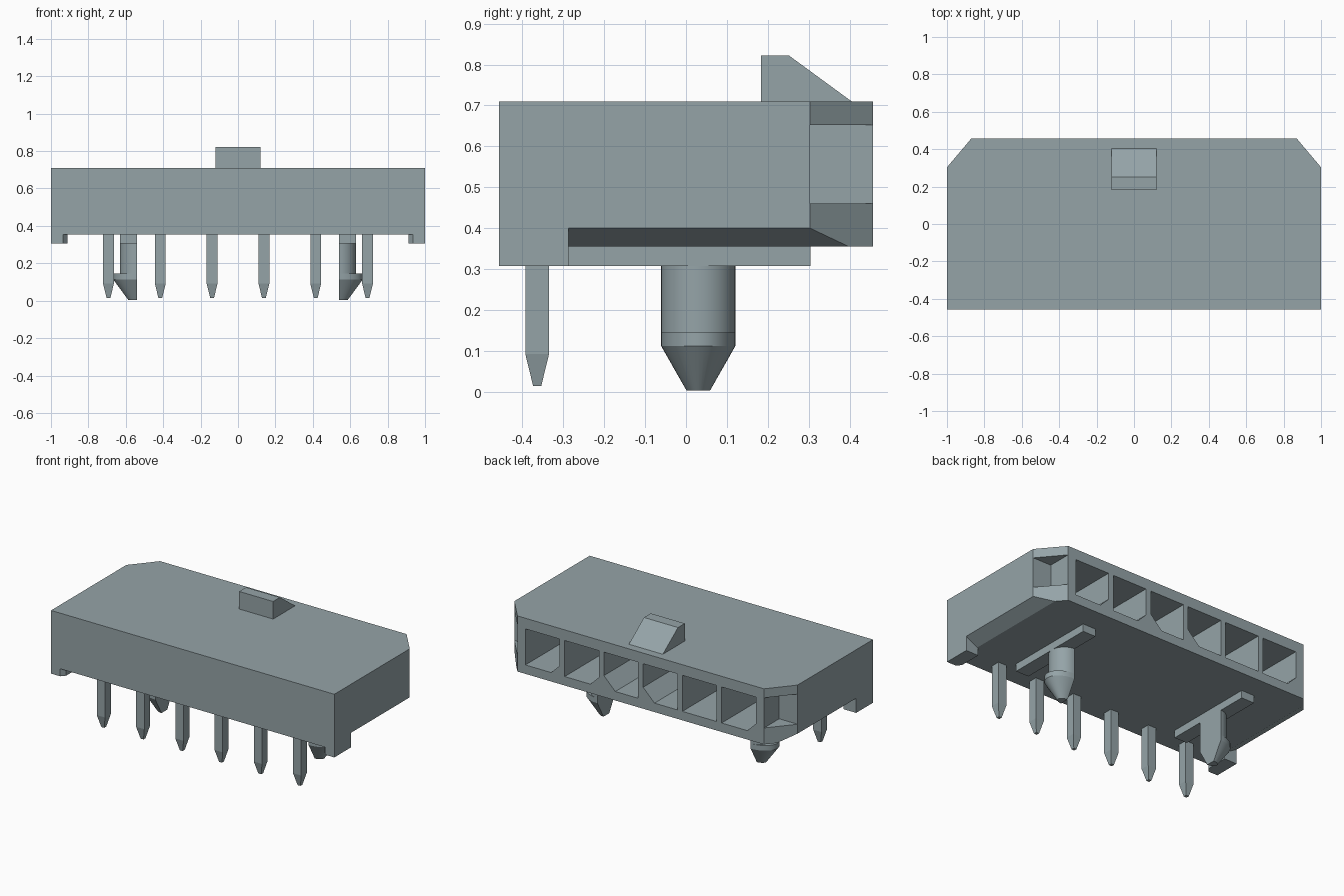
import bpy, bmesh, math

cube = bpy.data.objects.get("Cube")
if cube:
    bpy.data.objects.remove(cube, do_unlink=True)

grey = bpy.data.materials.new("blue grey plastic")
grey.use_nodes = True
colour = (0.30, 0.37, 0.39, 1)
grey.diffuse_color = colour
grey.node_tree.nodes["Principled BSDF"].inputs["Base Color"].default_value = colour


def loft(name, rings):
    """Solid skinned through rings of 3D points, capped at both ends."""
    bm = bmesh.new()
    loops = [[bm.verts.new(p) for p in ring] for ring in rings]
    n = len(loops[0])
    for a, b in zip(loops, loops[1:]):
        for i in range(n):
            j = (i + 1) % n
            bm.faces.new((a[i], a[j], b[j], b[i]))
    bm.faces.new(loops[0])
    bm.faces.new(loops[-1])
    bmesh.ops.recalc_face_normals(bm, faces=bm.faces)
    mesh = bpy.data.meshes.new(name)
    bm.to_mesh(mesh)
    bm.free()
    mesh.materials.append(grey)
    obj = bpy.data.objects.new(name, mesh)
    bpy.context.collection.objects.link(obj)
    return obj


def prism(name, profile, axis, lo, hi):
    """Extrude a 2D profile along one axis; the profile uses the other two in order."""
    def place(p, t):
        v = list(p)
        v.insert("xyz".index(axis), t)
        return v
    return loft(name, [[place(p, t) for p in profile] for t in (lo, hi)])


def rect(a0, a1, b0, b1):
    return [(a0, b0), (a1, b0), (a1, b1), (a0, b1)]


def cut(target, cutter):
    cutter.hide_render = True
    mod = target.modifiers.new("cut", "BOOLEAN")
    mod.operation = "DIFFERENCE"
    mod.solver = "EXACT"
    mod.object = cutter
    bpy.context.view_layer.objects.active = target
    bpy.ops.object.modifier_apply(modifier=mod.name)
    bpy.data.objects.remove(cutter, do_unlink=True)


# Housing with two clipped rear corners
housing = prism("housing", [(-1, -0.457), (1, -0.457), (1, 0.303), (0.87, 0.457),
                            (-0.87, 0.457), (-1, 0.303)], "z", 0.355, 0.71)

for s in (1, -1):
    # Sloped lower side edge
    cut(housing, prism("edge_cutter", [(s * 0.76, 0.265), (s * 1.08, 0.445), (s * 1.08, 0.265)],
                       "y", -0.287, 0.6))
    # Corner notch
    cut(housing, prism("notch_cutter", rect(s * 0.87, s * 1.1, 0.303, 0.6), "z", 0.46, 0.652))

# Row of keyed sockets in the rear: (side of the clipped lower corner, clip size)
PITCH = 0.277
keys = [(-1, 0.06), (0, 0), (1, 0.08), (1, 0.08), (-1, 0.06), (-1, 0.06)]
for i, (side, c) in enumerate(keys):
    x = (i - 2.5) * PITCH
    w, z0, z1 = 0.121, 0.412, 0.642
    if side:
        shape = [(x + side * w, z0 + c), (x + side * w, z1), (x - side * w, z1),
                 (x - side * w, z0), (x + side * (w - c), z0)]
    else:
        shape = rect(x - w, x + w, z0, z1)
    cut(housing, prism("socket_cutter", shape, "y", -0.28, 0.6))

# Latch ramp on top
prism("latch_ramp", [(0.183, 0.70), (0.183, 0.822), (0.252, 0.822), (0.405, 0.71), (0.405, 0.70)],
      "x", -0.12, 0.12)

# Tapered contact pins
for i in range(6):
    x, y = (i - 2.5) * PITCH, -0.364
    loft(f"contact_pin_{i + 1}",
         [[(px, py, z) for px, py in rect(x - r, x + r, y - r, y + r)]
          for z, r in ((0.37, 0.029), (0.092, 0.029), (0.014, 0.010))])

for s, label in ((1, "left"), (-1, "right")):
    # Front foot with a bevelled inner corner
    prism(f"{label}_foot", [(s * 1, -0.457), (s * 0.935, -0.457), (s * 0.912, -0.43),
                            (s * 0.912, -0.287), (s * 1, -0.287)], "z", 0.307, 0.357)
    # Rail under the housing
    prism(f"{label}_rail", rect(s * 0.541, s * 0.632, -0.287, 0.305), "z", 0.307, 0.36)
    # Half-round barbed peg, flat on the inner side: (z, x radius, y radius)
    stations = [(0.31, 0.091, 0.091), (0.145, 0.091, 0.091), (0.145, 0.125, 0.091),
                (0.112, 0.125, 0.091), (0.003, 0.045, 0.029)]
    angles = [math.radians(-90 + 180 * k / 20) for k in range(21)]
    peg = loft(f"{label}_peg",
               [[(s * (0.541 + rx * math.cos(a)), 0.03 + ry * math.sin(a), z) for a in angles]
                for z, rx, ry in stations])
    bpy.ops.object.select_all(action="DESELECT")
    peg.select_set(True)
    bpy.context.view_layer.objects.active = peg
    bpy.ops.object.shade_smooth_by_angle(angle=math.radians(25))
